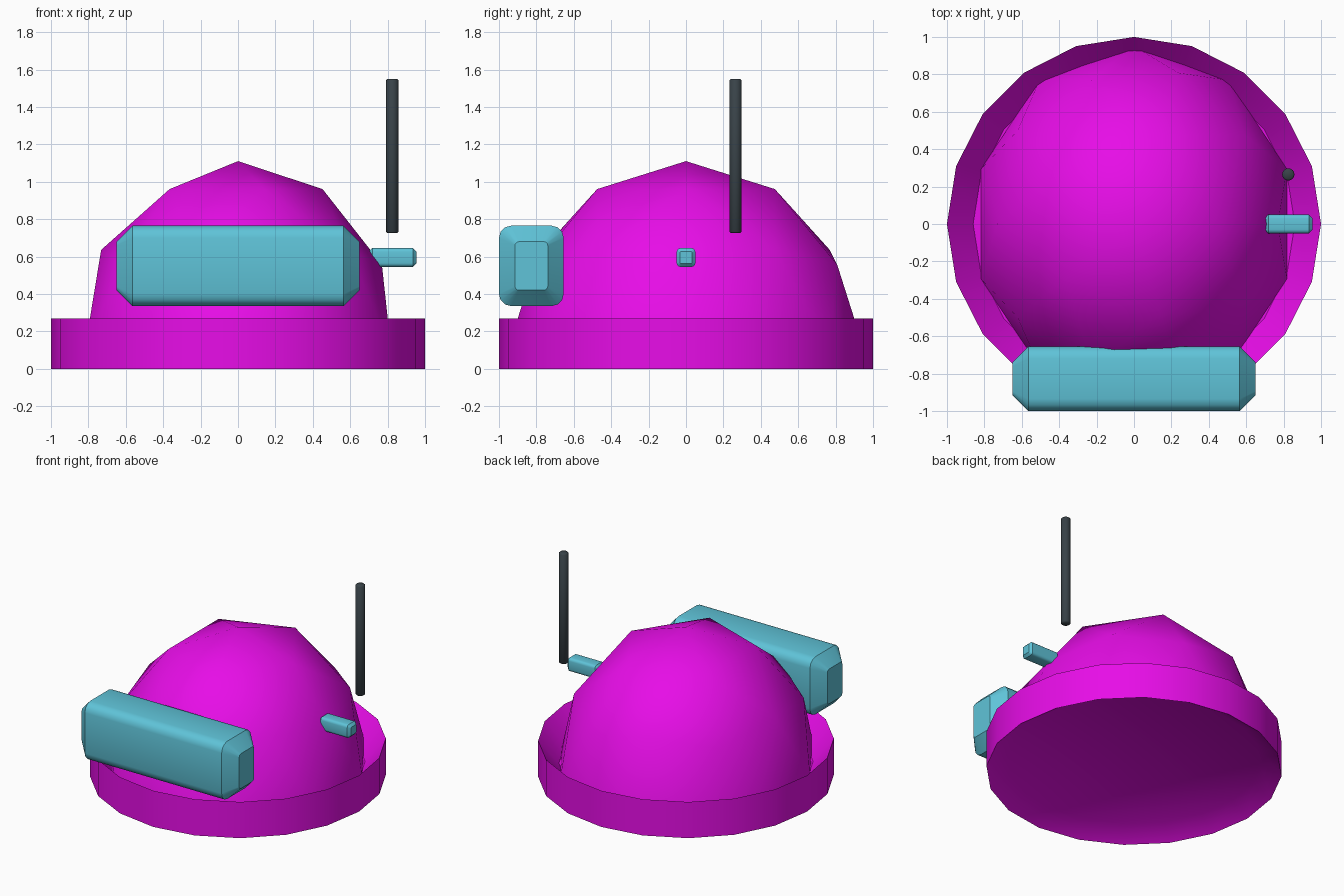
import bpy, bmesh, math
from mathutils import Matrix, Vector

cube = bpy.data.objects.get("Cube")
if cube:
    bpy.data.objects.remove(cube, do_unlink=True)


def material(name, rgb):
    mat = bpy.data.materials.new(name)
    mat.use_nodes = True
    mat.diffuse_color = (*rgb, 1)
    mat.node_tree.nodes["Principled BSDF"].inputs["Base Color"].default_value = (*rgb, 1)
    return mat


magenta = material("magenta", (0.8, 0.004, 0.8))
teal = material("teal", (0.115, 0.55, 0.69))
charcoal = material("charcoal", (0.04, 0.055, 0.065))


def finish(bm, name, mat, angle):
    bmesh.ops.recalc_face_normals(bm, faces=bm.faces)
    mesh = bpy.data.meshes.new(name)
    bm.to_mesh(mesh)
    bm.free()
    obj = bpy.data.objects.new(name, mesh)
    bpy.context.collection.objects.link(obj)
    mesh.materials.append(mat)
    bpy.ops.object.select_all(action="DESELECT")
    obj.select_set(True)
    bpy.context.view_layer.objects.active = obj
    bpy.ops.object.shade_smooth_by_angle(angle=math.radians(angle))
    return obj


def loft(bm, loops):
    """Skin closed loops of points and cap both ends."""
    rings = [[bm.verts.new(p) for p in loop] for loop in loops]
    for a, b in zip(rings, rings[1:]):
        for i in range(len(a)):
            j = (i + 1) % len(a)
            bm.faces.new((a[i], a[j], b[j], b[i]))
    bm.faces.new(rings[0])
    bm.faces.new(rings[-1])


def circle(radius, z, sides, x=0, y=0):
    steps = [math.tau * i / sides for i in range(sides)]
    return [(x + radius * math.cos(a), y + radius * math.sin(a), z) for a in steps]


def rounded_section(x, centre, half_y, half_z, radius):
    points = []
    for quarter, (sy, sz) in enumerate(((1, 1), (-1, 1), (-1, -1), (1, -1))):
        for k in range(4):
            a = math.radians(90 * quarter + 30 * k)
            points.append((x, centre[1] + sy * (half_y - radius) + radius * math.cos(a),
                           centre[2] + sz * (half_z - radius) + radius * math.sin(a)))
    return points


def padded_bar(name, centre, half, chamfer, radius):
    """Bar along x with rounded long edges and tapered ends."""
    bm = bmesh.new()
    loops = []
    for dx, inset, r in ((-half[0], chamfer, radius / 3), (chamfer - half[0], 0, radius),
                         (half[0] - chamfer, 0, radius), (half[0], chamfer, radius / 3)):
        loops.append(rounded_section(centre[0] + dx, centre, half[1] - inset, half[2] - inset, r))
    loft(bm, loops)
    return finish(bm, name, teal, 40)


# Base ring with dished top and bottom
bm = bmesh.new()
loft(bm, [circle(r, z, 20) for r, z in ((0.86, 0.085), (1, 0), (1, 0.27), (0.86, 0.1))])
finish(bm, "base_ring", magenta, 40)

# Faceted half dome, cut at its equator
bm = bmesh.new()
bmesh.ops.create_icosphere(bm, subdivisions=2, radius=1)
lower = [v for v in bm.verts if v.co.z < -0.01]
bmesh.ops.delete(bm, geom=lower, context="VERTS")
bmesh.ops.holes_fill(bm, edges=[e for e in bm.edges if e.is_boundary])
bmesh.ops.transform(bm, verts=bm.verts, matrix=Matrix.Translation(Vector((0, 0, 0.11)))
                    @ Matrix.Diagonal((0.86, 0.95, 1, 1)))
finish(bm, "dome", magenta, 40)

# Front visor and side peg
padded_bar("front_visor", (0, -0.827, 0.55), (0.65, 0.173, 0.215), 0.085, 0.065)
padded_bar("side_peg", (0.827, 0, 0.595), (0.127, 0.05, 0.05), 0.018, 0.02)

# Antenna rod with softened ends
bm = bmesh.new()
rod = ((0.025, 0.725), (0.033, 0.733), (0.033, 1.542), (0.025, 1.55))
loft(bm, [circle(r, z, 16, 0.825, 0.265) for r, z in rod])
finish(bm, "antenna", charcoal, 50)
